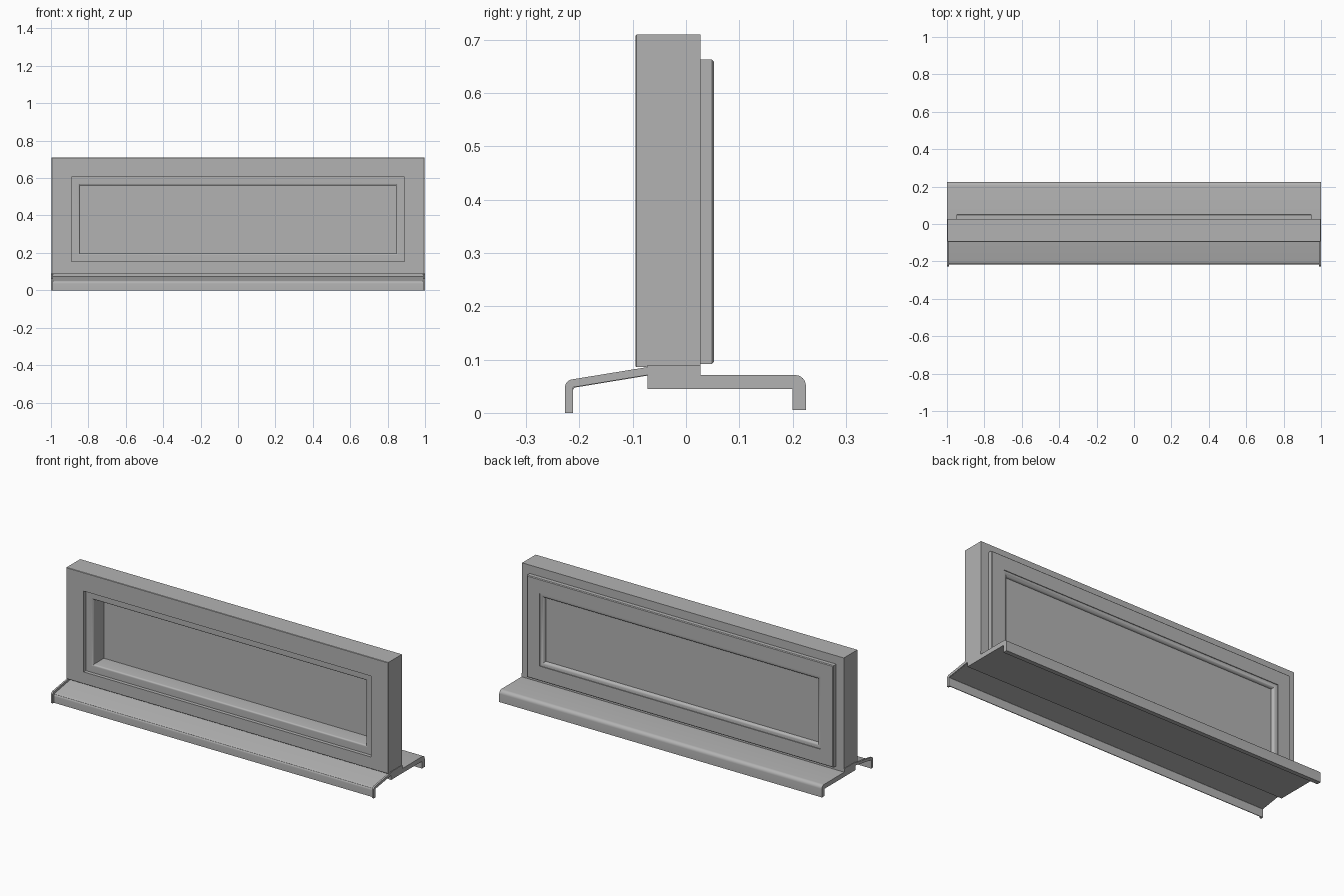
import bpy, bmesh
from math import sin, cos, pi

if "Cube" in bpy.data.objects:
    bpy.data.objects.remove(bpy.data.objects["Cube"], do_unlink=True)

grey = bpy.data.materials.new("plain_grey")
grey.use_nodes = True
COLOUR = (0.45, 0.45, 0.45, 1)
grey.diffuse_color = COLOUR
grey.node_tree.nodes["Principled BSDF"].inputs["Base Color"].default_value = COLOUR


def finish(name, bm):
    bmesh.ops.recalc_face_normals(bm, faces=bm.faces)
    mesh = bpy.data.meshes.new(name)
    bm.to_mesh(mesh)
    bm.free()
    mesh.materials.append(grey)
    obj = bpy.data.objects.new(name, mesh)
    bpy.context.collection.objects.link(obj)
    bpy.ops.object.select_all(action="DESELECT")
    obj.select_set(True)
    bpy.context.view_layer.objects.active = obj
    bpy.ops.object.shade_smooth_by_angle(angle=pi / 6)
    return obj


def nested_panel(name, rings):
    """Closed solid lofted through rectangles (half width, bottom, top, y)."""
    bm = bmesh.new()
    loops = [[bm.verts.new(p) for p in ((-w, y, lo), (w, y, lo), (w, y, hi), (-w, y, hi))]
             for w, lo, hi, y in rings]
    for a, b in zip(loops, loops[1:]):
        for i in range(4):
            j = (i + 1) % 4
            bm.faces.new((a[i], a[j], b[j], b[i]))
    bm.faces.new(loops[0])
    bm.faces.new(loops[-1])
    return finish(name, bm)


def extrude_profile(name, points, x0, x1):
    """Extrude a (y, z) outline along x."""
    bm = bmesh.new()
    face = bm.faces.new([bm.verts.new((x0, y, z)) for y, z in points])
    moved = bmesh.ops.extrude_face_region(bm, geom=[face])["geom"]
    verts = [v for v in moved if isinstance(v, bmesh.types.BMVert)]
    bmesh.ops.translate(bm, verts=verts, vec=(x1 - x0, 0, 0))
    return finish(name, bm)


def arc(cy, cz, r, start, end, steps=6):
    angles = [start + (end - start) * i / steps for i in range(steps + 1)]
    return [(cy + r * cos(a), cz + r * sin(a)) for a in angles]


def inset(base, d, y):
    w, lo, hi = base
    return (w - d, lo + d, hi - d, y)


# Main frame: outer box, stepped rounded rebate, deep reveal and pane
outer = (0.997, 0.086, 0.71)
mouth = (0.89, 0.153, 0.606)
edge = [inset(mouth, 0.035 + 0.01 * sin(t * pi / 8), -0.065 - 0.01 * cos(t * pi / 8))
        for t in range(5)]
nested_panel("window_frame", [
    outer + (0.027,), outer + (-0.093,), inset(outer, 0.002, -0.095),
    mouth + (-0.095,), mouth + (-0.075,)] + edge + [inset(mouth, 0.045, 0.022)])

# Rear sash with a convex glazing bead round the pane
sash = (0.95, 0.092, 0.663)
rear = (0.872, 0.175, 0.583)
bead = [inset(rear, 0.004 + 0.021 * sin(t * pi / 12), 0.031 + 0.018 * cos(t * pi / 12))
        for t in range(7)]
nested_panel("rear_sash", [
    sash + (0.02,), sash + (0.049,), inset(sash, 0.004, 0.053),
    rear + (0.053,), rear + (0.049,)] + bead)

# Inner sill and frame base in one section
extrude_profile("inner_sill", [
    (-0.072, 0.045), (0.2, 0.045), (0.2, 0.005), (0.225, 0.005)]
    + arc(0.205, 0.051, 0.02, 0, pi / 2)
    + [(0.027, 0.071), (0.027, 0.09), (-0.072, 0.09)], -1, 1)


# Sloping outer sill sheet and its raised end caps
def sill_section(top, front, thick):
    r = 0.015
    shoulder = 0.063 + top
    return ([(front + thick, 0), (front, 0)]
            + arc(front + r, shoulder - r, r, pi, 0.55 * pi)
            + [(-0.072, 0.086 + top), (-0.072, 0.086 + top - thick),
               (front + thick, shoulder - thick)])


extrude_profile("outer_sill", sill_section(-0.012, -0.216, 0.004), -0.995, 0.995)
for side, x in (("right", -1), ("left", 0.99)):
    extrude_profile(side + "_sill_cap", sill_section(0, -0.227, 0.015), x, x + 0.01)
